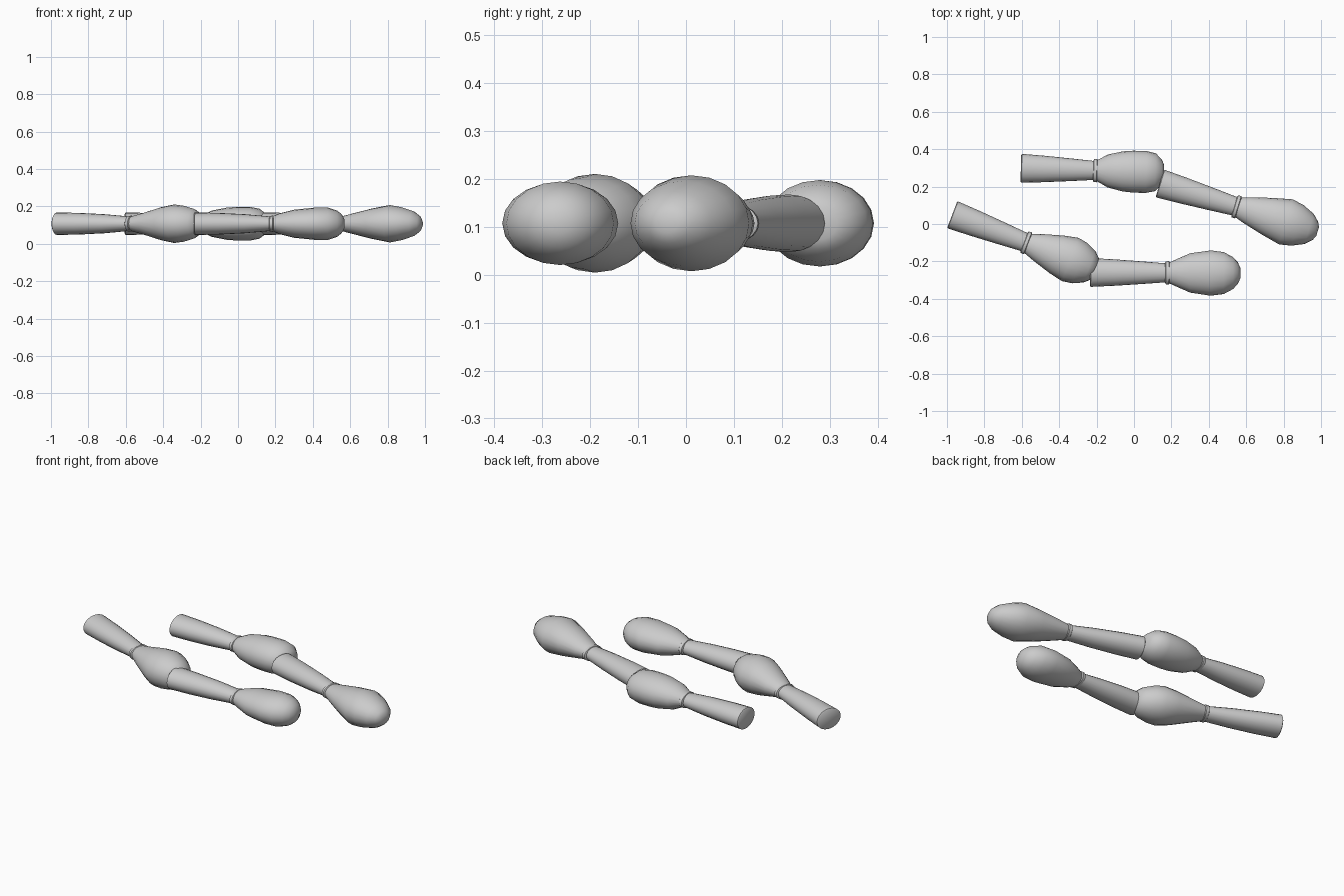
import bpy, bmesh
from math import sin, cos, pi, radians
from mathutils import Vector

if "Cube" in bpy.data.objects:
    bpy.data.objects.remove(bpy.data.objects["Cube"])

SIDES = 20
MID_Z = 0.107


def loft(name, start, slope, stations):
    """Elliptical loft along a level axis; stations are (distance, half width, half height)."""
    u = Vector((1, slope, 0)).normalized()
    n = Vector((-u.y, u.x, 0))
    origin = Vector((start[0], start[1], MID_Z))
    bm = bmesh.new()
    rings = []
    for s, w, h in stations:
        c = origin + u * s
        rings.append([bm.verts.new(c + n * (w * cos(a)) + Vector((0, 0, h * sin(a))))
                      for a in (2 * pi * i / SIDES for i in range(SIDES))])
    for a, b in zip(rings, rings[1:]):
        for i in range(SIDES):
            j = (i + 1) % SIDES
            bm.faces.new((a[i], a[j], b[j], b[i]))
    bm.faces.new(rings[0])
    bm.faces.new(rings[-1])
    bmesh.ops.recalc_face_normals(bm, faces=bm.faces)
    mesh = bpy.data.meshes.new(name)
    bm.to_mesh(mesh)
    bm.free()
    obj = bpy.data.objects.new(name, mesh)
    bpy.context.collection.objects.link(obj)
    bpy.ops.object.select_all(action='DESELECT')
    obj.select_set(True)
    bpy.context.view_layer.objects.active = obj
    bpy.ops.object.shade_smooth_by_angle(angle=radians(40))


def club(name, start, slope, neck, head):
    """Tapered handle, thin collar and swollen head."""
    loft(name + "_handle", start, slope, [
        (0, 0.07, 0.055), (0.004, 0.077, 0.06), (neck * 0.3, 0.071, 0.058),
        (neck * 0.65, 0.061, 0.051), (neck, 0.05, 0.038)])
    loft(name + "_collar", start, slope, [
        (neck - 0.014, 0.052, 0.036), (neck - 0.01, 0.061, 0.042),
        (neck + 0.006, 0.063, 0.043), (neck + 0.012, 0.054, 0.037)])
    loft(name + "_head", start, slope, [(neck, 0.052, 0.038)] + head)


# front chain
club("front_left", (-0.972, 0.05), -0.38, 0.425, [
    (0.50, 0.078, 0.058), (0.60, 0.108, 0.088), (0.675, 0.124, 0.103),
    (0.73, 0.115, 0.096), (0.785, 0.09, 0.08), (0.815, 0.062, 0.06), (0.828, 0.03, 0.03)])
club("front_right", (-0.235, -0.259), -0.005, 0.415, [
    (0.455, 0.07, 0.055), (0.535, 0.105, 0.075), (0.645, 0.121, 0.086),
    (0.715, 0.112, 0.087), (0.765, 0.085, 0.07), (0.79, 0.058, 0.05), (0.805, 0.025, 0.022)])

# back chain
club("back_left", (-0.605, 0.298), -0.03, 0.40, [
    (0.465, 0.088, 0.07), (0.545, 0.107, 0.086), (0.60, 0.112, 0.09), (0.67, 0.112, 0.09),
    (0.72, 0.101, 0.08), (0.753, 0.068, 0.055), (0.765, 0.04, 0.035)])
club("back_right", (0.138, 0.217), -0.305, 0.43, [
    (0.49, 0.072, 0.053), (0.60, 0.102, 0.08), (0.705, 0.126, 0.1),
    (0.77, 0.113, 0.088), (0.835, 0.084, 0.067), (0.87, 0.05, 0.042), (0.882, 0.025, 0.02)])
